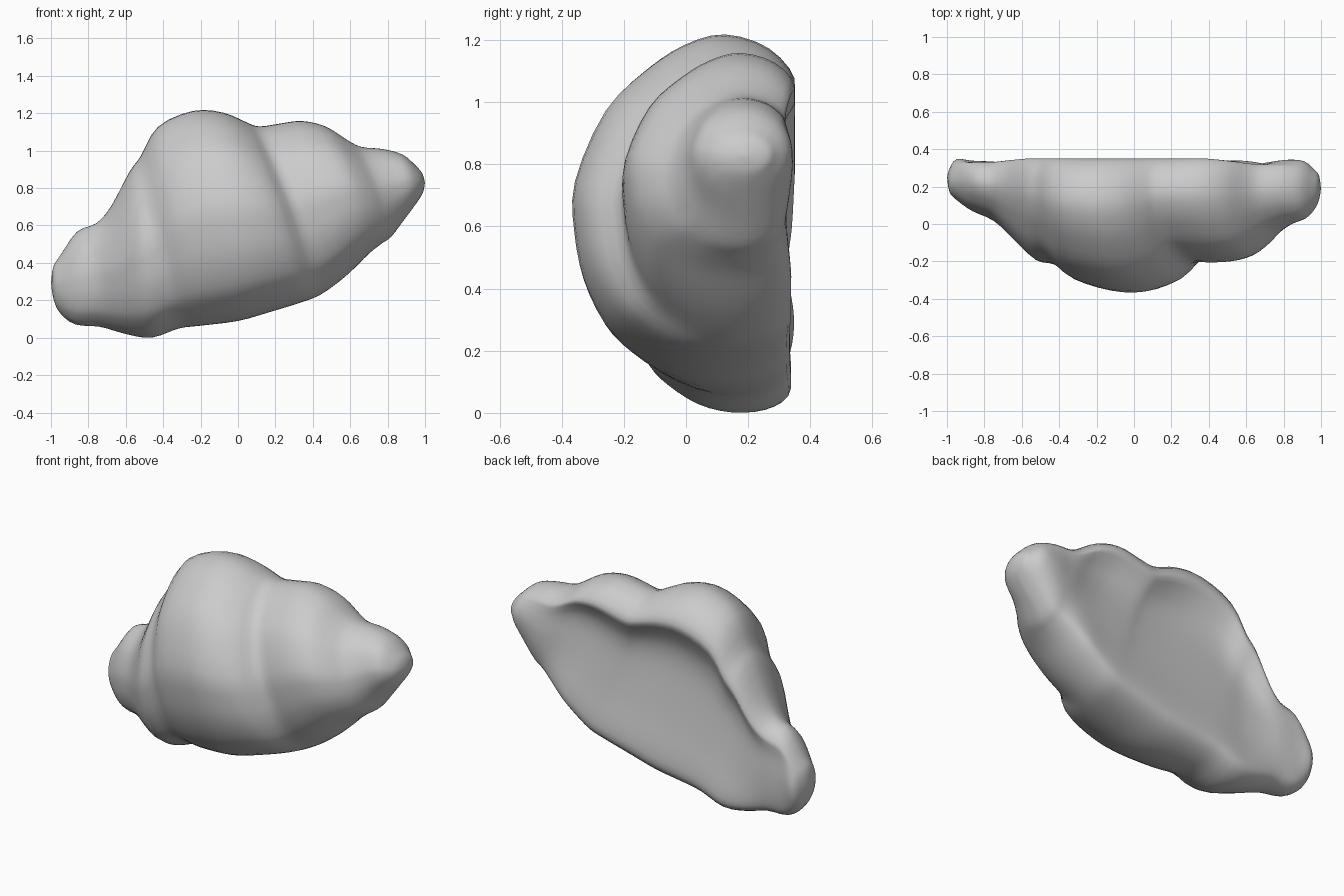
import bpy, bmesh
from mathutils import Vector

if "Cube" in bpy.data.objects:
    bpy.data.objects.remove(bpy.data.objects["Cube"])

# Stations along the roll: top x, top z, bottom x, bottom z, front y
STATIONS = [
    (-.988, .38, -.985, .20, .17),
    (-.95, .44, -.95, .13, .13), (-.86, .57, -.87, .07, .07),
    (-.76, .61, -.74, .06, .02), (-.68, .70, -.60, .02, -.08),
    (-.58, .89, -.46, .00, -.19), (-.52, .97, -.32, .05, -.21),
    (-.43, 1.13, -.20, .065, -.29), (-.24, 1.215, 0, .09, -.35),
    (-.08, 1.205, .16, .135, -.355), (.04, 1.155, .34, .19, -.30),
    (.11, 1.13, .44, .23, -.205), (.22, 1.145, .54, .30, -.20),
    (.34, 1.16, .62, .37, -.195), (.47, 1.13, .70, .45, -.17),
    (.58, 1.06, .77, .505, -.11), (.66, 1.02, .82, .54, -.05),
    (.77, 1.01, .88, .62, 0), (.88, .98, .94, .70, .03),
    (.95, .92, .975, .75, .08), (.985, .88, .992, .785, .13),
]
TIPS = (Vector((-1, .25, .29)), Vector((1, .19, .83)))
BACK = .352

# Cross-section: (0 top .. 1 bottom, 0 front .. 1 back), hollow on the back
SECTION = [
    (0, .68), (.03, .50), (.10, .33), (.22, .14), (.43, 0), (.58, 0),
    (.71, .04), (.83, .13), (.90, .24), (.97, .42), (1, .62),
    (.99, .82), (.94, .96), (.85, .97), (.70, .93), (.52, .89),
    (.38, .87), (.28, .89), (.20, .95), (.13, 1.0), (.04, .88),
]
FRONT_COUNT = 10


def catmull(a, b, c, d, t):
    return .5 * (2 * b + (c - a) * t + (2 * a - 5 * b + 4 * c - d) * t * t
                 + (3 * b - a - 3 * c + d) * t ** 3)


def refine(rows, steps):
    """Smoothly resample an open list of rows of vectors."""
    last = len(rows) - 1
    out = []
    for i in range(last):
        four = [rows[min(max(i + k, 0), last)] for k in (-1, 0, 1, 2)]
        for j in range(steps):
            out.append([catmull(*p, j / steps) for p in zip(*four)])
    out.append(rows[-1])
    return out


def ring(tx, tz, bx, bz, front):
    height = tz - bz
    hollow = min(max((height - .3) / .45, 0), 1)
    back = BACK - .4 * max(0, .32 - height)
    bow = .03 * min(max((tx + .3) / .4, 0), 1) * min(max((1 - tx) / .5, 0), 1)
    pts = []
    for i, (s, w) in enumerate(SECTION):
        # small end sections become round, large ones keep the hollow
        half = (s * (1 - s)) ** .5
        rounded = .5 - half if i < FRONT_COUNT else .5 + half
        w = rounded + (w - rounded) * hollow
        x = tx + (bx - tx) * s + bow * 4 * s * (1 - s) * (1 - w)
        pts.append(Vector((x, front + (back - front) * w, bz + height * (1 - s))))
    return pts


n = len(SECTION)
rows = [[TIPS[0]] * n] + [ring(*s) for s in STATIONS] + [[TIPS[1]] * n]
rows = refine(rows, 3)

# Smooth each ring as a closed curve
rows = [[catmull(r[i - 1], r[i], r[(i + 1) % n], r[(i + 2) % n], j / 3)
         for i in range(n) for j in range(3)] for r in rows]

# Skin the rings into one closed pastry body
bm = bmesh.new()
grid = [[bm.verts.new(p) for p in r] for r in rows]
m = len(grid[0])
for a, b in zip(grid, grid[1:]):
    for i in range(m):
        k = (i + 1) % m
        bm.faces.new((a[i], a[k], b[k], b[i]))
bmesh.ops.remove_doubles(bm, verts=bm.verts, dist=.0005)

# Soften the seams and rim slightly
bmesh.ops.smooth_vert(bm, verts=bm.verts, factor=.4,
                      use_axis_x=True, use_axis_y=True, use_axis_z=True)
bmesh.ops.recalc_face_normals(bm, faces=bm.faces)
for f in bm.faces:
    f.smooth = True
mesh = bpy.data.meshes.new("croissant")
bm.to_mesh(mesh)
bm.free()
bpy.context.collection.objects.link(bpy.data.objects.new("croissant", mesh))
